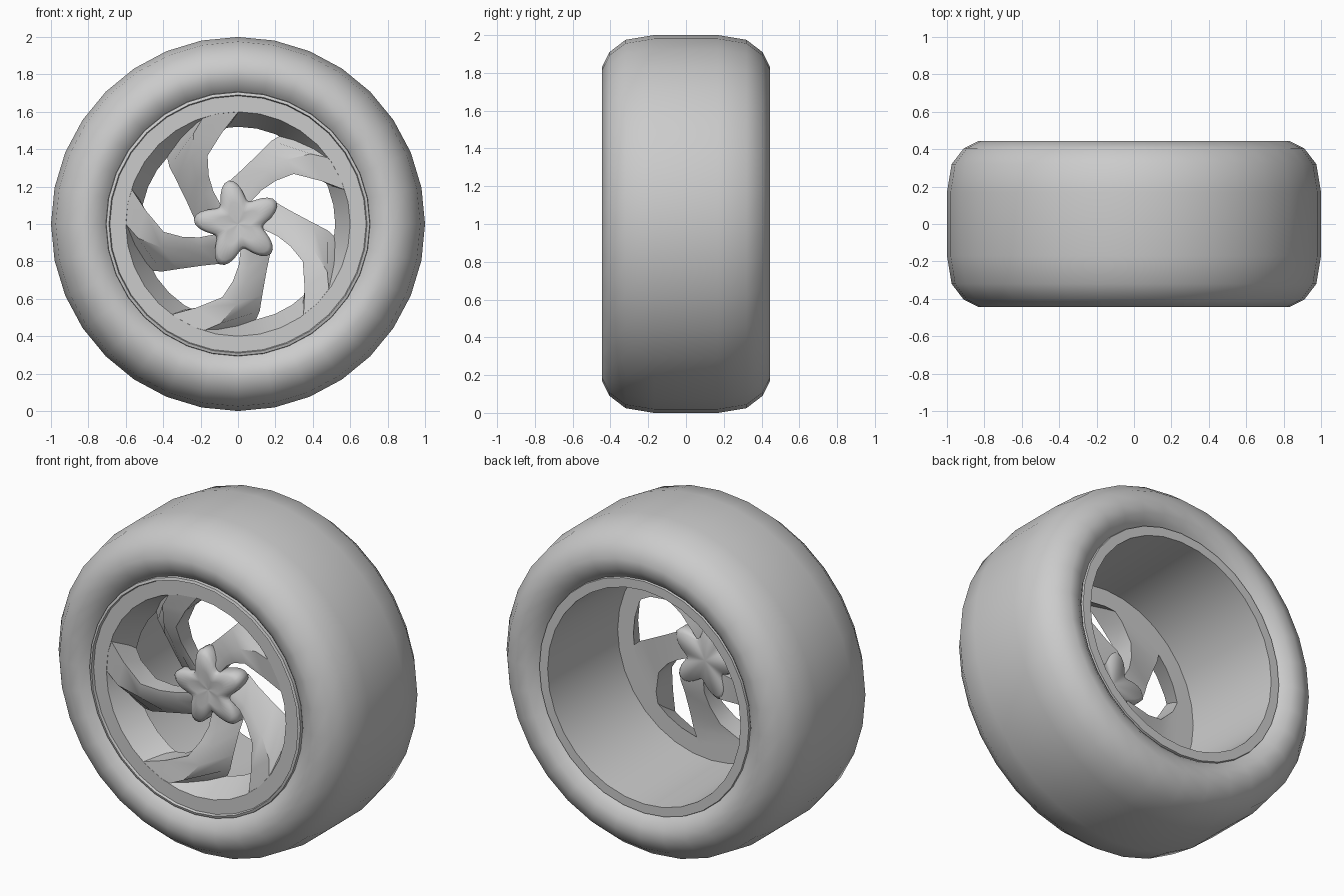
import bpy, bmesh
from math import sin, cos, radians, pi

if "Cube" in bpy.data.objects:
    bpy.data.objects.remove(bpy.data.objects["Cube"])

CZ = 1.0  # axle height


def polar(r, deg, y):
    a = radians(deg)
    return (r * cos(a), y, CZ + r * sin(a))


def finish(name, bm, angle=35):
    bmesh.ops.remove_doubles(bm, verts=bm.verts, dist=1e-5)
    bmesh.ops.recalc_face_normals(bm, faces=bm.faces)
    me = bpy.data.meshes.new(name)
    bm.to_mesh(me)
    bm.free()
    ob = bpy.data.objects.new(name, me)
    bpy.context.collection.objects.link(ob)
    bpy.ops.object.select_all(action='DESELECT')
    bpy.context.view_layer.objects.active = ob
    ob.select_set(True)
    bpy.ops.object.shade_smooth_by_angle(angle=radians(angle))
    return ob


def skin(bm, rings):
    """Bridge successive closed rings of points, returning the vertex rings."""
    vs = [[bm.verts.new(p) for p in ring] for ring in rings]
    n = len(rings[0])
    for a, b in zip(vs, vs[1:]):
        for i in range(n):
            j = (i + 1) % n
            bm.faces.new((a[i], a[j], b[j], b[i]))
    return vs


def lathe(name, profile, segs=32, angle=35):
    bm = bmesh.new()
    skin(bm, [[polar(r, 360 * i / segs, y) for i in range(segs)] for y, r in profile])
    return finish(name, bm, angle)


# Tyre: mirrored half profile from bead to tread
half = [(-.385, .70), (-.405, .72), (-.435, .765), (-.445, .83),
        (-.405, .91), (-.32, .975), (-.17, 1.0)]
lathe("tyre", half + [(-y, r) for y, r in reversed(half)], angle=50)

# Rim: front lip, face ring, tapered opening, recessed disc, barrel, back lip
lathe("rim", [(-.36, .71), (-.41, .705), (-.415, .69), (-.40, .685), (-.40, .675),
              (-.40, .60), (-.24, .52), (-.24, .625), (.40, .645), (.40, .70), (.36, .71)])

# Spokes: swept sections of (front lead, front trail, back trail, back lead) corners
sections = [
    ((.61, 89, -.40), (.61, 107, -.40), (.56, 134, -.24), (.56, 92, -.24)),
    ((.50, 99.5, -.385), (.54, 116, -.385), (.48, 140, -.24), (.48, 104, -.24)),
    ((.40, 114, -.36), (.43, 125, -.355), (.40, 145, -.23), (.39, 116, -.23)),
    ((.305, 121, -.32), (.32, 133, -.31), (.29, 158, -.21), (.29, 123, -.21)),
    ((.22, 127, -.285), (.24, 138, -.28), (.235, 173, -.19), (.20, 129, -.19)),
    ((.10, 137, -.26), (.12, 160, -.26), (.13, 200, -.19), (.09, 140, -.19)),
]
for k in range(5):
    bm = bmesh.new()
    vs = skin(bm, [[polar(r, a + 72 * k, y) for r, a, y in s] for s in sections])
    bm.faces.new(vs[0])
    bm.faces.new(vs[-1])
    finish(f"spoke_{k + 1}", bm)

# Hub: five-lobed boss with a soft dished face
bm = bmesh.new()
N = 60
layers = [(.01, -.285), (.5, -.30), (.88, -.295), (1, -.27), (1, -.20), (.88, -.18), (.01, -.18)]
rings = [[polar(s * (.185 + .052 * cos(5 * radians(360 * i / N - 102))), 360 * i / N, y)
          for i in range(N)] for s, y in layers]
vs = skin(bm, rings)
bm.faces.new(vs[0])
bm.faces.new(vs[-1])
finish("hub", bm, 60)
